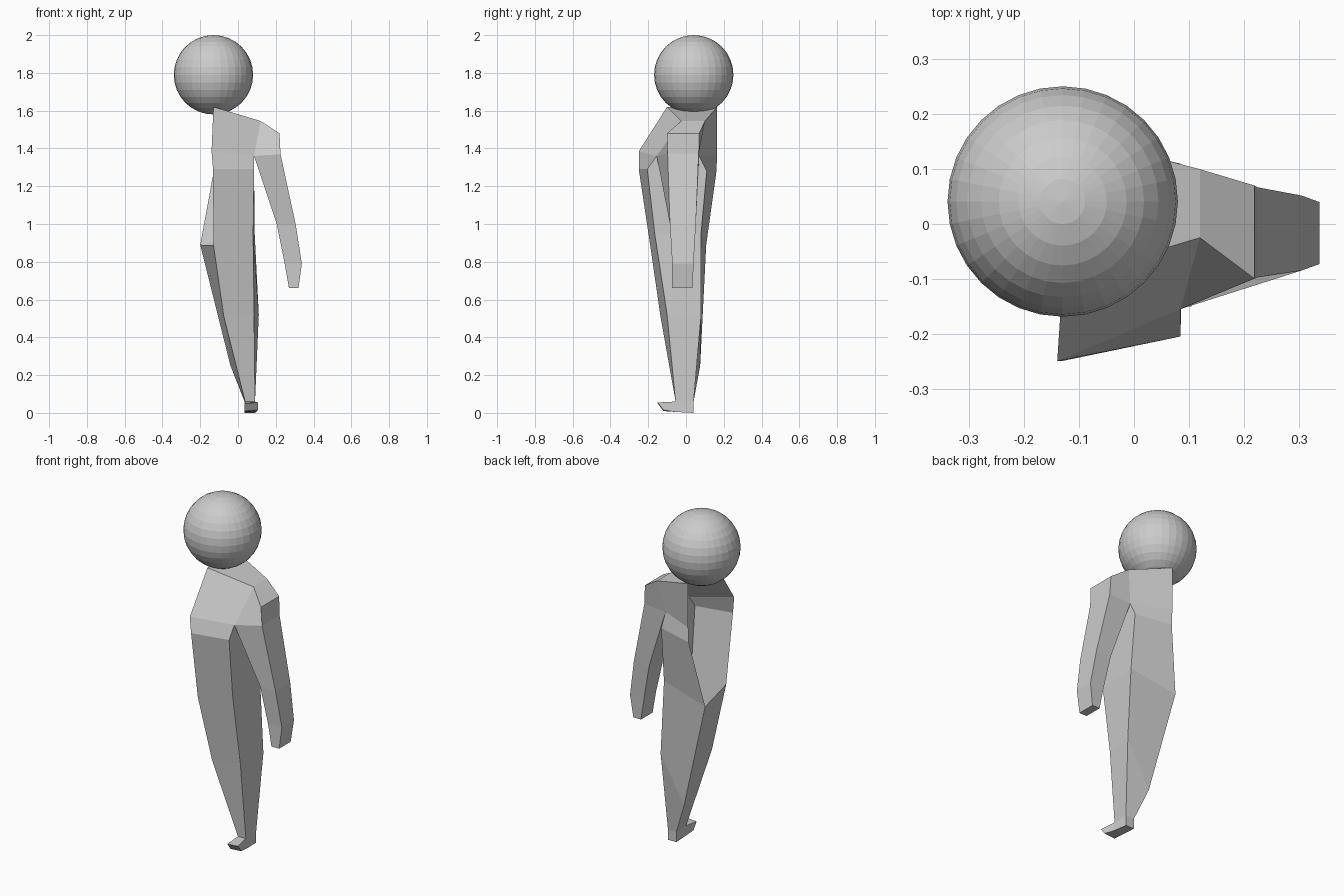
import bpy, bmesh

if "Cube" in bpy.data.objects:
    bpy.data.objects.remove(bpy.data.objects["Cube"])

bm = bmesh.new()


def ring(points):
    return [bm.verts.new(p) for p in points]


def bridge(a, b, sides):
    # join two four-point rings along the chosen sides
    for i in sides:
        j = (i + 1) % 4
        bm.faces.new((a[i], a[j], b[j], b[i]))


# Rings run: inner front, outer front, outer back, inner back
# Torso half, open along the middle
shoulder = ring([(-.13, -.10, 1.62), (.12, -.025, 1.545), (.12, .10, 1.545), (-.13, .165, 1.62)])
chest = ring([(-.14, -.25, 1.385), (.085, -.155, 1.36), (.085, .07, 1.36), (-.13, .165, 1.36)])
ribs = ring([(-.132, -.25, 1.29), (.085, -.205, 1.29), (.085, .11, 1.28), (-.13, .16, 1.27)])
hips = ring([(-.13, -.19, .89), (.08, -.165, .945), (.088, .08, .955), (-.20, .107, .89)])
bm.faces.new(shoulder)
bridge(shoulder, chest, (0, 2))
bridge(chest, ribs, (0, 1, 2))
bridge(ribs, hips, (0, 1, 2))

# Leg, closed all round
knee = ring([(-.075, -.135, .51), (.085, -.10, .52), (.11, .08, .52), (-.04, .075, .25)])
ankle = ring([(.038, -.055, .06), (.09, -.055, .06), (.09, .04, .06), (.035, .04, .06)])
sole = ring([(.035, -.055, .005), (.098, -.055, .005), (.09, .04, 0), (.035, .04, 0)])
bridge(hips, knee, range(4))
bridge(knee, ankle, range(4))
bridge(ankle, sole, (1, 2, 3))
bm.faces.new(sole)

# Toe pushed out of the front of the foot
instep = [ankle[0], ankle[1], sole[1], sole[0]]
toe = ring([(.035, -.15, .05), (.105, -.15, .055), (.105, -.12, .015), (.035, -.12, .01)])
bridge(instep, toe, range(4))
bm.faces.new(toe)

# Shoulder cap
cap = ring([(.22, -.10, 1.48), (.22, .07, 1.48)])
arm = [chest[1]] + ring([(.225, -.097, 1.37), (.225, .067, 1.37)]) + [chest[2]]
for f in ((shoulder[1], shoulder[2], cap[1], cap[0]),
          (shoulder[1], cap[0], arm[1], arm[0]),
          (shoulder[2], arm[3], arm[2], cap[1]),
          (cap[0], cap[1], arm[2], arm[1])):
    bm.faces.new(f)

# Arm and hand: height, inner x, outer x, front y, back y
for z, x0, x1, y0, y1 in ((1.0, .205, .305, -.085, .052),
                          (.79, .247, .338, -.073, .04),
                          (.66, .27, .32, -.073, .035)):
    nxt = ring([(x0, y0, z), (x1, y0, z), (x1, y1, z), (x0, y1, z)])
    bridge(arm, nxt, range(4))
    arm = nxt
bm.faces.new(arm)

bmesh.ops.recalc_face_normals(bm, faces=bm.faces)
mesh = bpy.data.meshes.new("half_body")
bm.to_mesh(mesh)
bm.free()
bpy.context.collection.objects.link(bpy.data.objects.new("half_body", mesh))

# Head
bpy.ops.mesh.primitive_uv_sphere_add(segments=32, ring_count=16, radius=.21, location=(-.13, .041, 1.79))
bpy.context.object.name = "head"
